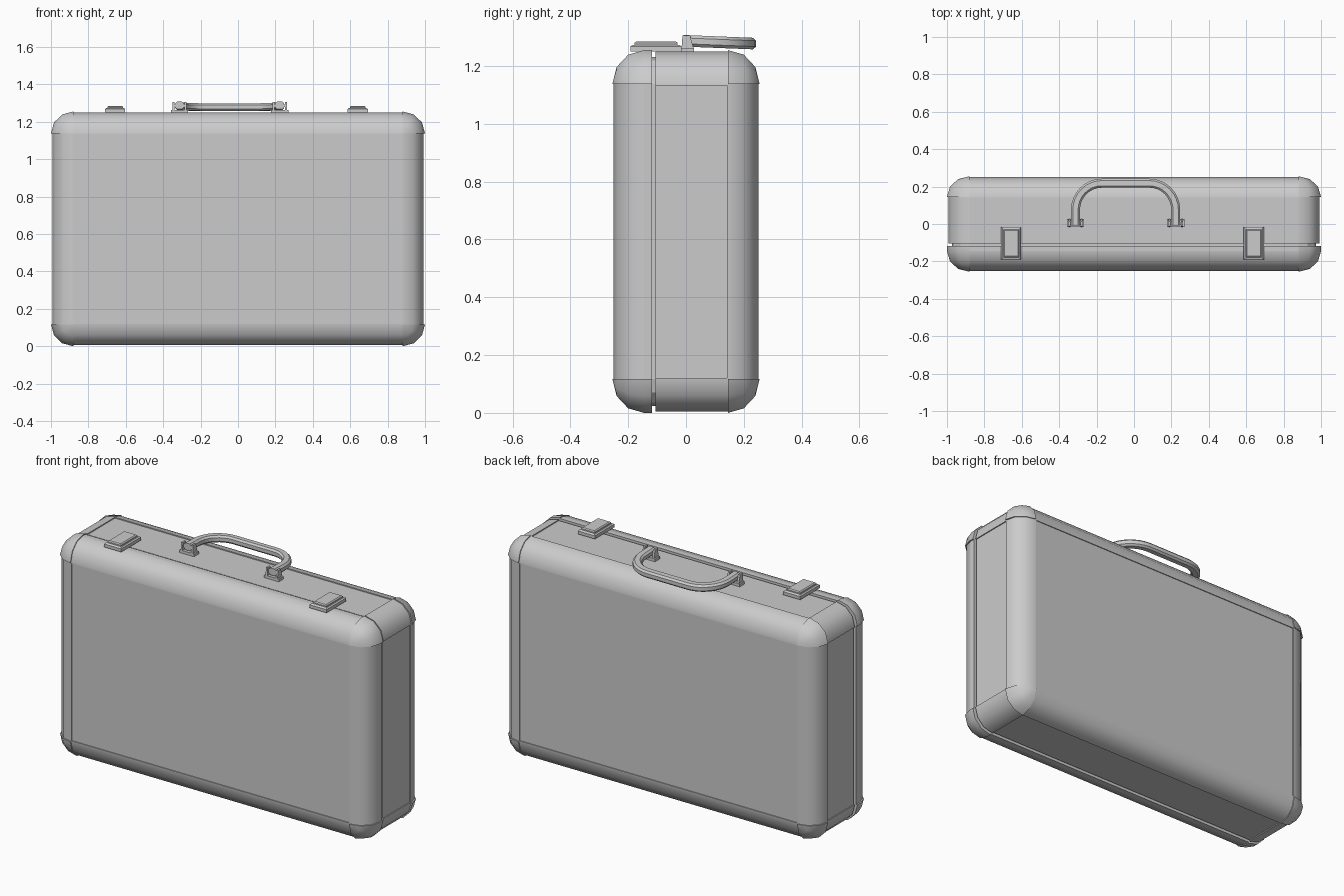
import bpy, bmesh, math
from itertools import product
from mathutils import Vector

if "Cube" in bpy.data.objects:
    bpy.data.objects.remove(bpy.data.objects["Cube"])

CZ = 0.6275                      # height of the case centre
H = (0.88, 0.145, 0.51)          # half size of the flat panels
TRIM = (0.112, 0.105, 0.112)     # edge trim radii
CAP = (0.12, 0.11, 0.1175)       # corner cap radii
LID, BASE = -0.118, -0.105       # the two sides of the opening seam
ARC = [math.radians(a) for a in (0, 30, 60, 90)]


def finish(name, bm, smooth=True):
    bmesh.ops.recalc_face_normals(bm, faces=bm.faces)
    me = bpy.data.meshes.new(name)
    bm.to_mesh(me)
    bm.free()
    ob = bpy.data.objects.new(name, me)
    bpy.context.collection.objects.link(ob)
    if smooth:
        bpy.ops.object.select_all(action='DESELECT')
        ob.select_set(True)
        bpy.context.view_layer.objects.active = ob
        bpy.ops.object.shade_smooth_by_angle(angle=math.radians(35))
    return ob


def add_hull(bm, points):
    part = bmesh.new()
    for p in points:
        part.verts.new(p)
    bmesh.ops.remove_doubles(part, verts=part.verts, dist=1e-5)
    bmesh.ops.convex_hull(part, input=part.verts)
    bmesh.ops.dissolve_limit(part, angle_limit=0.02, verts=part.verts, edges=part.edges)
    me = bpy.data.meshes.new("part")
    part.to_mesh(me)
    part.free()
    bm.from_mesh(me)
    bpy.data.meshes.remove(me)


def add_box(bm, lo, hi):
    add_hull(bm, product(*zip(lo, hi)))


def add_trim(bm, axis, sb, sc, lo, hi, radii):
    b, c = [i for i in range(3) if i != axis]
    section = [(H[b] + radii[b] * math.cos(a), H[c] + radii[c] * math.sin(a)) for a in ARC]
    section.append((H[b] - 0.004, H[c] - 0.004))
    section += [(H[b] + radii[b], H[c] - 0.004), (H[b] - 0.004, H[c] + radii[c])]
    pts = []
    for t in (lo, hi):
        for u, v in section:
            p = [0, 0, CZ]
            p[axis] += t
            p[b] += sb * u
            p[c] += sc * v
            pts.append(p)
    add_hull(bm, pts)


# recessed panels, one set for each half of the case
for name, y_out, y_in, y_seam in (("lid", -0.245, -0.145, LID), ("base", 0.245, 0.145, BASE)):
    bm = bmesh.new()
    rise = 0.112 if name == "lid" else 0.106
    ends = sorted((y_in, y_seam))
    add_box(bm, (-H[0], min(y_out, y_seam), CZ - H[2]), (H[0], max(y_out, y_seam), CZ + H[2]))
    add_box(bm, (-H[0], ends[0], CZ - H[2] - rise), (H[0], ends[1], CZ + H[2] + rise))
    add_box(bm, (-H[0] - rise, ends[0], CZ - H[2]), (H[0] + rise, ends[1], CZ + H[2]))
    finish(name + "_panels", bm, False)

# dark core that closes the seam
bm = bmesh.new()
core = [r - 0.018 for r in TRIM]
pts = []
for sx, sz, y in product((-1, 1), (-1, 1), (LID - 0.01, BASE + 0.01)):
    pts += [(sx * (H[0] + core[0] * math.cos(a)), y,
             CZ + sz * (H[2] + core[2] * math.sin(a))) for a in ARC]
add_hull(bm, pts)
finish("seam_core", bm, False)

# rounded trims along all twelve edges
bm = bmesh.new()
for s, t in product((-1, 1), (-1, 1)):
    add_trim(bm, 0, s, t, -H[0], H[0], TRIM)
    add_trim(bm, 2, s, t, -H[2], H[2], TRIM)
    add_trim(bm, 1, s, t, BASE, H[1], TRIM)
finish("edge_trims", bm)

# slightly proud corner caps; the lid caps run on to the seam
for side, name in ((-1, "lid_corner_caps"), (1, "base_corner_caps")):
    bm = bmesh.new()
    for sx, sz in product((-1, 1), (-1, 1)):
        pts = [(sx * H[0], side * H[1], CZ + sz * H[2])]
        for a, e in product(ARC, ARC):
            d = (math.cos(a) * math.cos(e), math.sin(e), math.sin(a) * math.cos(e))
            pts.append((sx * (H[0] + CAP[0] * d[0]), side * (H[1] + CAP[1] * d[1]),
                        CZ + sz * (H[2] + CAP[2] * d[2])))
        # straight edges back to the three panel planes
        for k in range(3):
            p = [H[i] + (CAP[i] if i == k else 0) for i in range(3)]
            pts.append((sx * p[0], side * p[1], CZ + sz * p[2]))
        if side < 0:
            pts += [(p[0], LID, p[2]) for p in pts if abs(p[1] + H[1]) < 1e-5]
        add_hull(bm, pts)
    finish(name, bm)

# latches: stepped plates across the seam
for side, x in (("left", -0.657), ("right", 0.64)):
    bm = bmesh.new()
    y0, y1 = -0.192, -0.015
    pts = [(x + sx * w, y, z) for sx in (-1, 1) for w, i, z in
           ((0.054, 0, 1.25), (0.054, 0, 1.268), (0.047, 0.008, 1.273)) for y in (y0 + i, y1 - i)]
    add_hull(bm, pts)
    pts = [(x + sx * w, y, z) for sx in (-1, 1) for w, i, z in
           ((0.042, 0.014, 1.27), (0.042, 0.014, 1.28), (0.036, 0.02, 1.285))
           for y in (y0 + i, y1 - i)]
    add_hull(bm, pts)
    finish(side + "_latch", bm, False)

# handle brackets: foot plate, two tapered ears and a pin
HX, HW = -0.045, 0.268           # handle centre and half spacing
for side, s in (("left", -1), ("right", 1)):
    bm = bmesh.new()
    x = HX + s * HW
    add_box(bm, (x - 0.046, -0.016, 1.246), (x + 0.046, 0.028, 1.262))
    for e in (-1, 1):
        xa, xb = x + e * 0.027, x + e * 0.038
        add_hull(bm, [(px, y, z) for px in (xa, xb) for y, z in
                      ((-0.016, 1.255), (0.028, 1.255), (0.014, 1.306), (-0.012, 1.306))])
    add_box(bm, (x - 0.036, -0.006, 1.278), (x + 0.036, 0.008, 1.292))
    finish(side + "_handle_bracket", bm, False)

# handle: rounded section swept along a U lying on the top
path = [(-HW, -0.008), (-HW, 0.075)]
for i in range(1, 8):
    a = math.radians(90 * i / 8)
    path.append((-HW + 0.14 * (1 - math.cos(a)), 0.075 + 0.143 * math.sin(a)))
path.append((-HW + 0.14, 0.218))
path += [(-x, y) for x, y in reversed(path)]
path = [Vector(p) for p in path]
bm = bmesh.new()
rings = []
for i, p in enumerate(path):
    d = (path[min(i + 1, len(path) - 1)] - path[max(i - 1, 0)]).normalized()
    n = Vector((-d.y, d.x))
    ring = []
    for u, v in ((-.024, -.01), (-.014, -.02), (.014, -.02), (.024, -.01),
                 (.024, .01), (.014, .02), (-.014, .02), (-.024, .01)):
        q = p + n * u
        ring.append(bm.verts.new((HX + q.x, q.y, 1.287 - 0.04 * q.y + v)))
    rings.append(ring)
for a, b in zip(rings, rings[1:]):
    for k in range(8):
        bm.faces.new((a[k], a[(k + 1) % 8], b[(k + 1) % 8], b[k]))
bm.faces.new(rings[0])
bm.faces.new(rings[-1])
finish("handle", bm)
